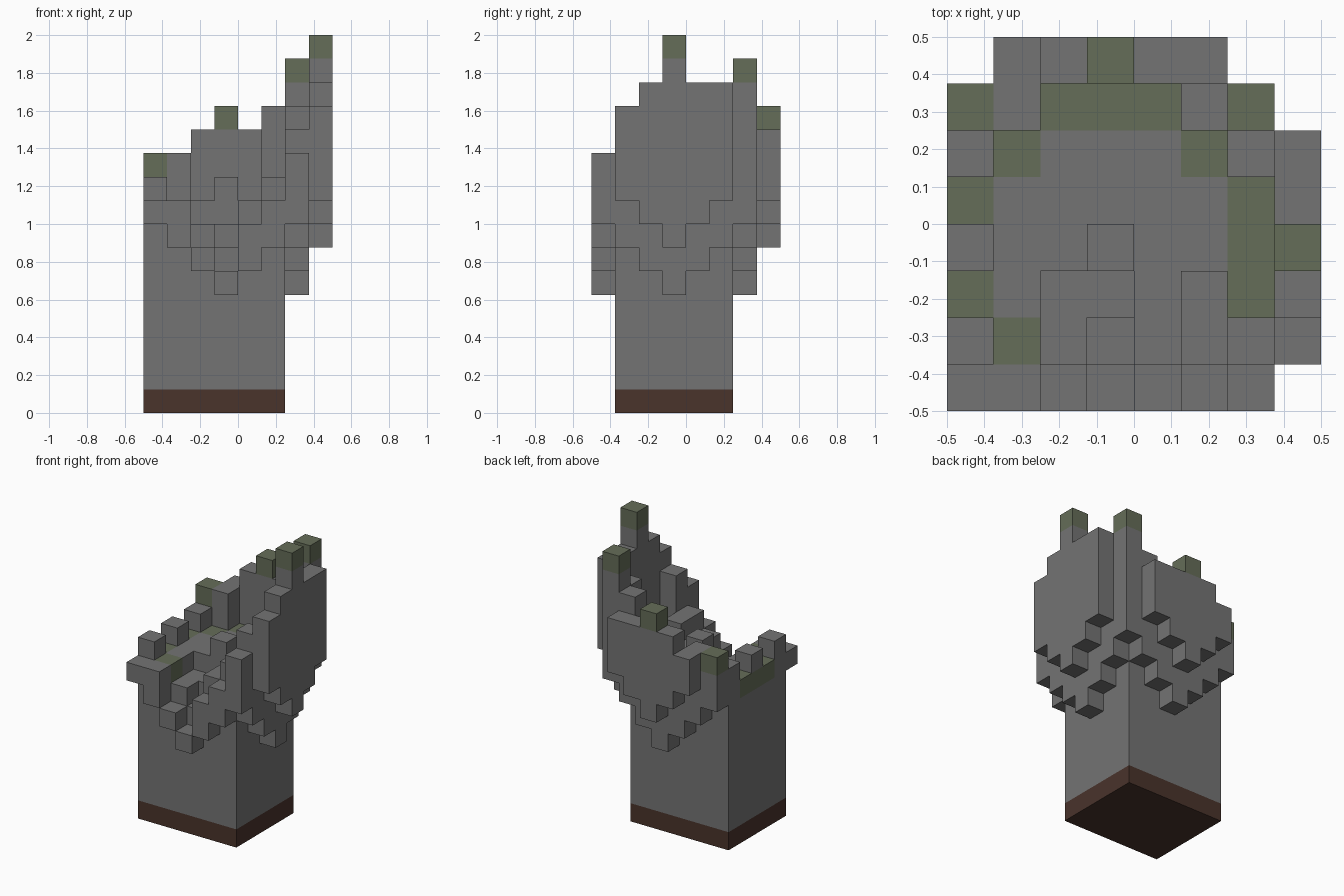
import bpy, bmesh
from mathutils import Vector

UNIT = 0.125
cube = bpy.data.objects.get("Cube")
if cube:
    bpy.data.objects.remove(cube)


def make_material(name, color):
    mat = bpy.data.materials.new(name)
    mat.use_nodes = True
    mat.diffuse_color = color
    bsdf = mat.node_tree.nodes["Principled BSDF"]
    bsdf.inputs["Base Color"].default_value = color
    bsdf.inputs["Roughness"].default_value = 1.0
    return mat


MATERIALS = {
    "stone": make_material("grey stone", (0.174, 0.174, 0.174, 1)),
    "moss": make_material("green moss", (0.13, 0.153, 0.098, 1)),
    "earth": make_material("brown earth", (0.067, 0.033, 0.024, 1)),
}
SLOTS = list(MATERIALS)
blocks = {}   # grid cell -> (part, material)
FLOOR = 9


def column(part, x, y, bottom, top, kind="stone"):
    for z in range(bottom, top):
        blocks[x, y, z] = (part, kind)


def paint(kind, *cells):
    for cell in cells:
        blocks[cell] = (blocks[cell][0], kind)


def vee(n, lowest):
    """Stepped underside of an overhang, lowest in the middle."""
    return lowest + abs(n - 3)


# Shaft on its earth foundation, with the broken floor sinking to the front
sunken = {(2, 1): 8, (3, 1): 7, (2, 2): 8, (3, 2): 8}
for x in range(6):
    for y in range(1, 6):
        column("foundation", x, y, 0, 1, "earth")
        column("tower_shaft", x, y, 1, sunken.get((x, y), FLOOR))

# Inner ring of overhangs, by top height along each side
for x, top in enumerate([9, 9, 7, 6, 8, 9, 11]):
    column("front_overhang", x, 0, vee(x, 5), top)
for x, top in enumerate([11, 11, 9, 9, 9, 13, 15]):
    column("back_overhang", x, 6, vee(x, 5), top)
for y, top in enumerate([12, 9, 9, 9, 13], start=1):
    column("side_overhang", 6, y, vee(y, 5), top)

# Outer walls
for x, top in enumerate([11, 12, 13, 12, 12], start=1):
    column("back_wall", x, 7, vee(x, 7), top)
for y, top in enumerate([13, 14, 16, 14, 14], start=1):
    column("side_wall", 7, y, vee(y, 7), top)

# Battlements and rubble
for y in (1, 3, 5):
    column("battlements", 0, y, FLOOR, FLOOR + 1)
for x, y in ((3, 3), (5, 1), (5, 2)):
    column("rubble", x, y, FLOOR, FLOOR + 1)

# Moss: a ring in the floor and caps on the tall columns
ring = FLOOR - 1
for n in (2, 3, 4):
    paint("moss", (0, n, ring), (6, n, ring), (n, 6, ring))
paint("moss", (1, 1, ring), (1, 5, ring), (5, 5, ring))
paint("moss", (0, 6, 10), (3, 7, 12), (6, 6, 14), (7, 3, 15))


def build_part(part):
    """Mesh the exposed block faces of one part and merge the flat areas."""
    bm = bmesh.new()
    for cell, (owner, kind) in blocks.items():
        if owner != part:
            continue
        for axis in range(3):
            for side in (0, 1):
                beside = list(cell)
                beside[axis] += 2 * side - 1
                if tuple(beside) in blocks:
                    continue
                u, v = (axis + 1) % 3, (axis + 2) % 3
                loop = [(0, 0), (1, 0), (1, 1), (0, 1)]
                verts = []
                for a, b in loop if side else reversed(loop):
                    p = Vector(cell)
                    p[axis] += side
                    p[u] += a
                    p[v] += b
                    verts.append(bm.verts.new((p - Vector((4, 4, 0))) * UNIT))
                bm.faces.new(verts).material_index = SLOTS.index(kind)
    bmesh.ops.remove_doubles(bm, verts=bm.verts, dist=UNIT / 100)
    bmesh.ops.dissolve_limit(bm, angle_limit=0.01, verts=bm.verts, edges=bm.edges,
                             delimit={"MATERIAL"})
    mesh = bpy.data.meshes.new(part)
    bm.to_mesh(mesh)
    bm.free()
    for mat in MATERIALS.values():
        mesh.materials.append(mat)
    bpy.context.collection.objects.link(bpy.data.objects.new(part, mesh))


for part in sorted({owner for owner, kind in blocks.values()}):
    build_part(part)
